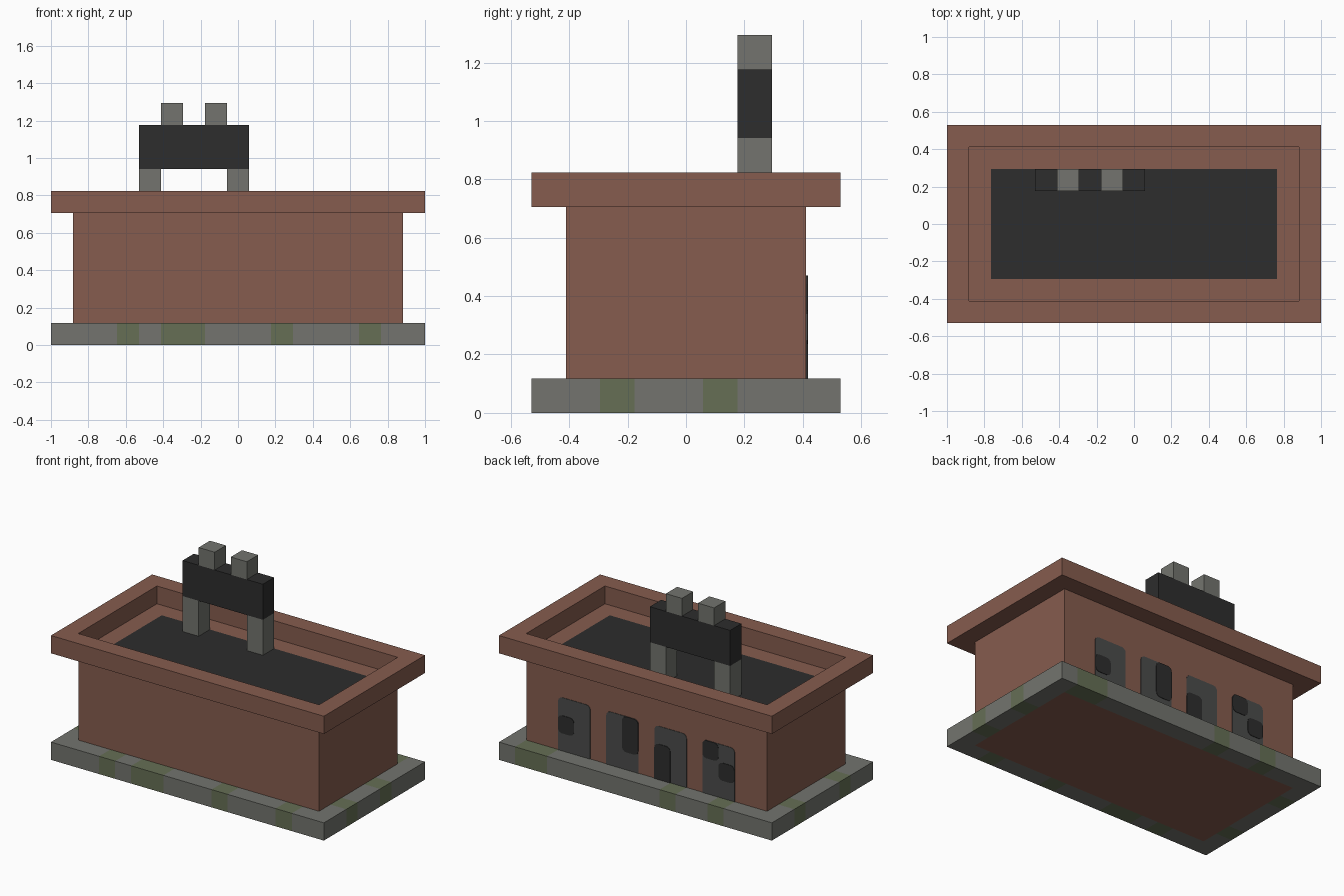
import bpy, bmesh, math
from mathutils import Vector

U = 2 / 17                 # one block
HX, HY = 8.5 * U, 4.5 * U  # half footprint

if "Cube" in bpy.data.objects:
    bpy.data.objects.remove(bpy.data.objects["Cube"])


def material(name, rgb):
    lin = [((c / 255 + 0.055) / 1.055) ** 2.4 for c in rgb] + [1]
    m = bpy.data.materials.new(name)
    m.use_nodes = True
    m.diffuse_color = lin
    bsdf = next(n for n in m.node_tree.nodes if n.type == "BSDF_PRINCIPLED")
    bsdf.inputs["Base Color"].default_value = lin
    bsdf.inputs["Roughness"].default_value = 0.9
    return m


CLAY = material("brown_clay", (134, 92, 78))
STONE = material("grey_stone", (115, 116, 110))
MOSS = material("mossy_stone", (102, 111, 85))
DARK = material("charcoal", (45, 45, 45))
PANEL = material("window_grey", (75, 76, 75))


def finish(bm, name, *mats):
    bmesh.ops.recalc_face_normals(bm, faces=bm.faces)
    me = bpy.data.meshes.new(name)
    bm.to_mesh(me)
    bm.free()
    for m in mats:
        me.materials.append(m)
    ob = bpy.data.objects.new(name, me)
    bpy.context.collection.objects.link(ob)
    return ob


def extrude_all(bm, offset):
    ext = bmesh.ops.extrude_face_region(bm, geom=bm.faces[:], use_keep_orig=True)
    verts = [g for g in ext["geom"] if isinstance(g, bmesh.types.BMVert)]
    bmesh.ops.translate(bm, verts=verts, vec=offset)


def box_mesh(lo, hi):
    lo, hi = Vector(lo), Vector(hi)
    bm = bmesh.new()
    bmesh.ops.create_cube(bm, size=1)
    bmesh.ops.scale(bm, verts=bm.verts, vec=hi - lo)
    bmesh.ops.translate(bm, verts=bm.verts, vec=(lo + hi) / 2)
    return bm


def block(name, x0, x1, z0, z1, mat):
    # sign blocks, measured in block units, share one depth
    finish(box_mesh((x0 * U, 1.5 * U, z0 * U), (x1 * U, 2.5 * U, z1 * U)), name, mat)


# Stone base: a ring of blocks with some mossy ones
moss_front, moss_back = {3, 5, 6, 10, 14}, {3, 6, 14, 15}
moss_right, moss_left = {2, 6}, {2, 5}


def is_moss(p):
    i, j = math.floor((p.x + HX) / U), math.floor((p.y + HY) / U)
    return ((j == 0 and i in moss_front) or (j == 8 and i in moss_back)
            or (i == 0 and j in moss_right) or (i == 16 and j in moss_left))


bm = bmesh.new()
bmesh.ops.create_grid(bm, x_segments=17, y_segments=9, size=1)
bmesh.ops.scale(bm, verts=bm.verts, vec=(HX, HY, 1))
inner = [f for f in bm.faces if abs(f.calc_center_median().x) < HX - U
         and abs(f.calc_center_median().y) < HY - U]
bmesh.ops.delete(bm, geom=inner, context="FACES")
extrude_all(bm, (0, 0, U))
bmesh.ops.recalc_face_normals(bm, faces=bm.faces)
bm.normal_update()
for f in bm.faces:
    f.material_index = int(is_moss(f.calc_center_median() - f.normal * U * 0.1))
finish(bm, "base_ring", STONE, MOSS)

# Walls with a dark roof inset between the wall tops
bm = box_mesh((U - HX, U - HY, 0), (HX - U, HY - U, 6 * U))
bm.normal_update()
roof = max(bm.faces, key=lambda f: f.calc_center_median().z)
bmesh.ops.inset_individual(bm, faces=[roof], thickness=U, use_even_offset=True)
roof.material_index = 1
finish(bm, "walls_and_roof", CLAY, DARK)

# Overhanging parapet
bm = bmesh.new()
bmesh.ops.create_grid(bm, x_segments=1, y_segments=1, size=1)
bmesh.ops.scale(bm, verts=bm.verts, vec=(HX, HY, 1))
bmesh.ops.translate(bm, verts=bm.verts, vec=(0, 0, 6 * U))
bm.normal_update()
bm.faces.ensure_lookup_table()
middle = bm.faces[0]
bmesh.ops.inset_individual(bm, faces=[middle], thickness=U, use_even_offset=True)
bmesh.ops.delete(bm, geom=[middle], context="FACES")
extrude_all(bm, (0, 0, U))
finish(bm, "parapet", CLAY)

# Rooftop stand: two legs, a beam and two caps
block("stand_leg_right", -4.5, -3.5, 6, 8, STONE)
block("stand_leg_left", -0.5, 0.5, 6, 8, STONE)
block("stand_beam", -4.5, 0.5, 8, 10, DARK)
block("stand_cap_right", -3.5, -2.5, 10, 11, STONE)
block("stand_cap_left", -1.5, -0.5, 10, 11, STONE)


def plate(name, x0, x1, z0, z1, depth, mat, round_bottom=True):
    # thin rounded plate on the back wall, in block units
    r, y = 0.25, HY - U
    corners = [(x1 - r, z1 - r, 0), (x0 + r, z1 - r, 90)]
    corners += [(x0 + r, z0 + r, 180), (x1 - r, z0 + r, 270)]
    bm = bmesh.new()
    pts = []
    for cx, cz, start in corners:
        if start >= 180 and not round_bottom:
            pts.append((x0 if start == 180 else x1, z0))
            continue
        for k in range(4):
            a = math.radians(start + 30 * k)
            pts.append((cx + r * math.cos(a), cz + r * math.sin(a)))
    bm.faces.new([bm.verts.new((px * U, y, pz * U)) for px, pz in pts])
    extrude_all(bm, (0, depth, 0))
    finish(bm, name, mat)


# Back windows: left edge, then dark panes as (column, bottom row, top row)
windows = [(5.5, [(0, 1, 2)]), (2.5, [(1, 1, 3)]),
           (-0.5, [(0, 0, 2)]), (-3.5, [(0, 2, 3), (1, 1, 2)])]
for n, (left, panes) in enumerate(windows, 1):
    plate(f"window_{n}", left - 2, left, 1, 4, 0.003, PANEL, False)
    for k, (col, lo, hi) in enumerate(panes, 1):
        plate(f"window_{n}_pane_{k}", left - col - 1, left - col,
              1 + lo, 1 + hi, 0.006, DARK, lo > 0)
